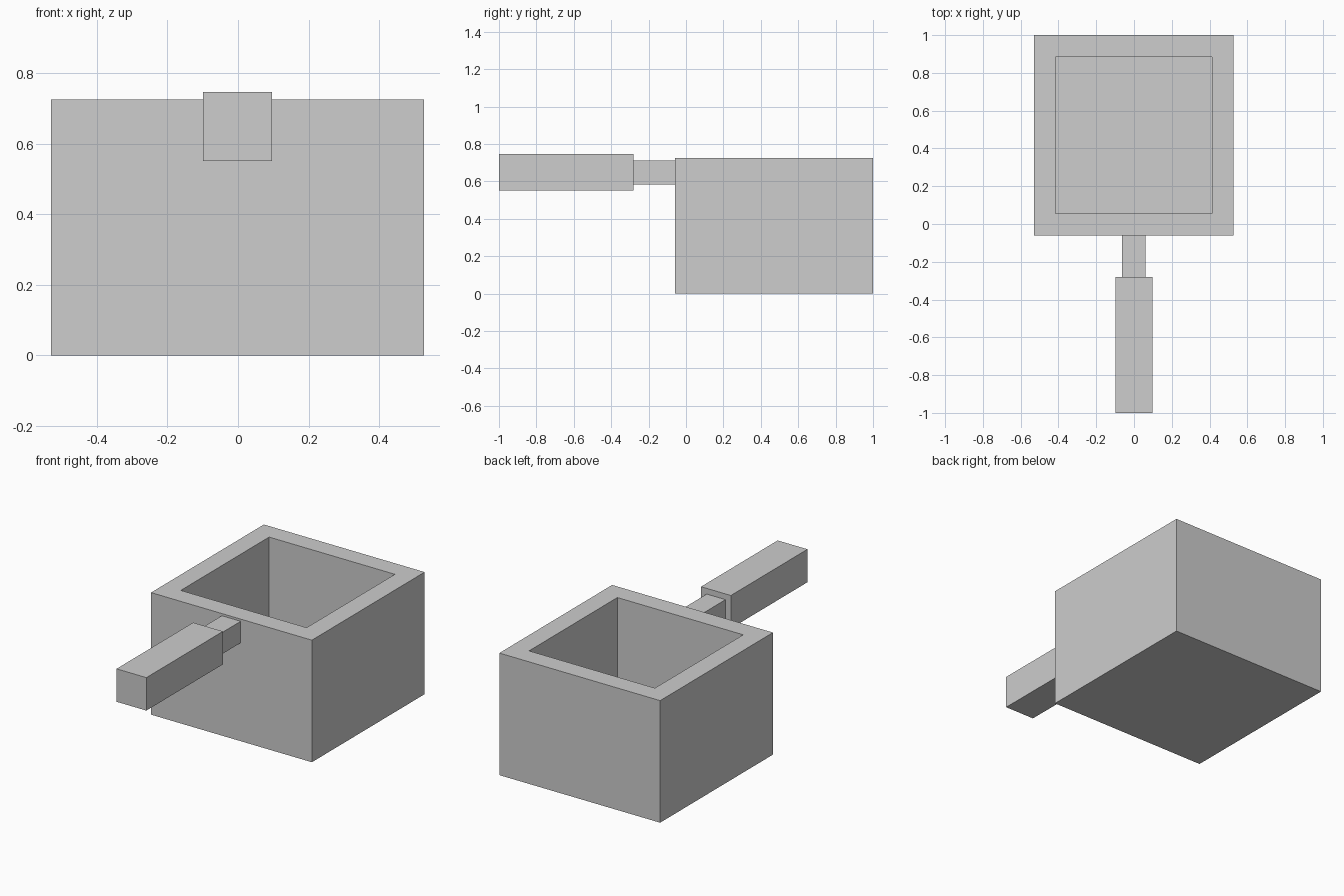
import bpy
import bmesh
from mathutils import Vector

old = bpy.data.objects.get("Cube")
if old:
    bpy.data.objects.remove(old, do_unlink=True)

grey = bpy.data.materials.new("light_grey")
grey.use_nodes = True
colour = (0.61, 0.61, 0.61, 1)
grey.diffuse_color = colour
grey.node_tree.nodes["Principled BSDF"].inputs["Base Color"].default_value = colour


def box(name, low, high, cavity=None):
    """Box between two corners; cavity = (wall, depth) hollows it from the top."""
    low, high = Vector(low), Vector(high)
    bm = bmesh.new()
    bmesh.ops.create_cube(bm, size=1)
    for v in bm.verts:
        v.co = (low + high) / 2 + v.co * (high - low)
    if cavity:
        wall, depth = cavity
        bm.normal_update()
        top = max(bm.faces, key=lambda f: f.calc_center_median().z)
        bmesh.ops.inset_region(bm, faces=[top], thickness=wall, use_even_offset=True)
        # Extrude the inset face down so the pocket has upright walls
        floor = bmesh.ops.extrude_discrete_faces(bm, faces=[top])["faces"][0]
        bmesh.ops.translate(bm, verts=floor.verts, vec=(0, 0, -depth))
        bmesh.ops.recalc_face_normals(bm, faces=bm.faces)
    mesh = bpy.data.meshes.new(name)
    bm.to_mesh(mesh)
    bm.free()
    mesh.materials.append(grey)
    obj = bpy.data.objects.new(name, mesh)
    bpy.context.collection.objects.link(obj)
    return obj


# Square pot with an open top
box("pot", (-0.53, -0.06, 0), (0.528, 1, 0.726), cavity=(0.115, 0.61))

# Thin neck and thicker grip of the handle
box("handle_neck", (-0.064, -0.28, 0.585), (0.06, -0.06, 0.713))
box("handle_grip", (-0.099, -1, 0.551), (0.097, -0.28, 0.747))
